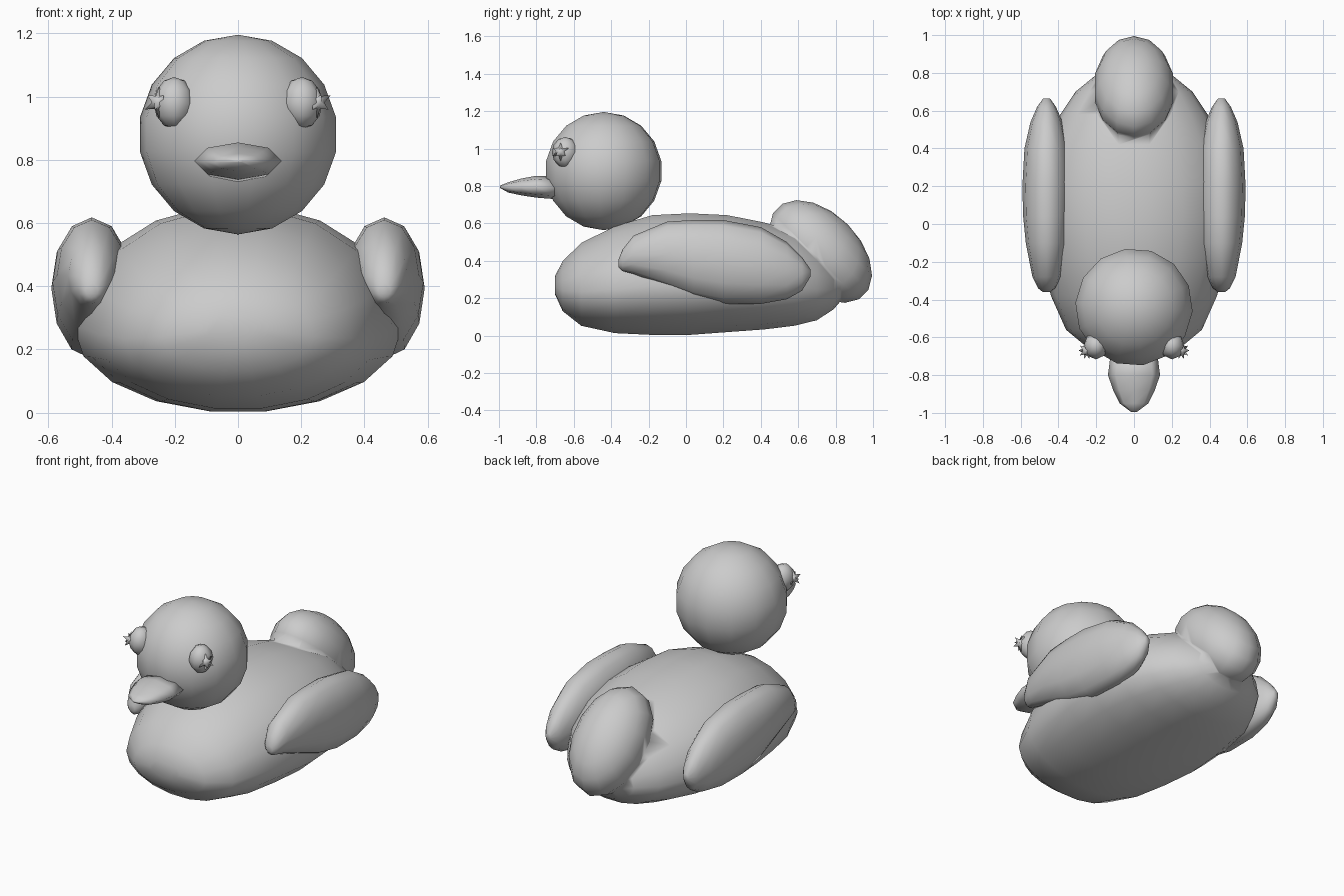
import bpy, bmesh, math
from mathutils import Matrix

cube = bpy.data.objects.get("Cube")
if cube:
    bpy.data.objects.remove(cube, do_unlink=True)

grey = bpy.data.materials.new("plain grey")
grey.use_nodes = True
grey.diffuse_color = (0.6, 0.6, 0.6, 1)
grey.node_tree.nodes["Principled BSDF"].inputs["Base Color"].default_value = (0.6, 0.6, 0.6, 1)


def finish(bm, name):
    bmesh.ops.recalc_face_normals(bm, faces=bm.faces)
    mesh = bpy.data.meshes.new(name)
    bm.to_mesh(mesh)
    bm.free()
    mesh.materials.append(grey)
    mesh.shade_smooth()
    obj = bpy.data.objects.new(name, mesh)
    bpy.context.collection.objects.link(obj)
    return obj


def loft(name, stations, x=0, sides=16, waist=0.5):
    """Skin rounded sections (y, half width, bottom, top); waist is the height of the widest line."""
    bm = bmesh.new()
    rings = []
    for y, half, low, high in stations:
        mid = low + (high - low) * waist
        ring = []
        for i in range(sides):
            a = math.tau * i / sides
            rise = high - mid if math.sin(a) > 0 else mid - low
            ring.append(bm.verts.new((x + half * math.cos(a), y, mid + rise * math.sin(a))))
        rings.append(ring)
    for a, b in zip(rings, rings[1:]):
        for i in range(sides):
            j = (i + 1) % sides
            bm.faces.new((a[i], a[j], b[j], b[i]))
    bm.faces.new(rings[0])
    bm.faces.new(rings[-1])
    return finish(bm, name)


def ball(name, centre, size, pitch=0, turn=0, segments=14, rings=9):
    bm = bmesh.new()
    place = (Matrix.Translation(centre) @ Matrix.Rotation(turn, 4, 'Z')
             @ Matrix.Rotation(pitch, 4, 'X') @ Matrix.Diagonal((*size, 1)))
    bmesh.ops.create_uvsphere(bm, u_segments=segments, v_segments=rings, radius=1, matrix=place)
    return finish(bm, name)


def spiky_ball(name, centre, spike, core):
    bm = bmesh.new()
    bmesh.ops.create_icosphere(bm, subdivisions=2, radius=1)
    for v in bm.verts:
        v.co *= spike if len(v.link_edges) == 5 else core
    bmesh.ops.translate(bm, verts=bm.verts, vec=centre)
    return finish(bm, name)


# Body with the raised tail merged into it
body = loft("body", [
    (-0.70, 0.10, 0.22, 0.32), (-0.66, 0.24, 0.13, 0.40), (-0.56, 0.36, 0.05, 0.50),
    (-0.38, 0.44, 0.01, 0.59), (-0.18, 0.49, 0.0, 0.65), (0.02, 0.52, 0.0, 0.66),
    (0.22, 0.515, 0.015, 0.65), (0.42, 0.47, 0.03, 0.61), (0.58, 0.39, 0.05, 0.56),
    (0.70, 0.31, 0.08, 0.49), (0.79, 0.20, 0.14, 0.40), (0.84, 0.08, 0.20, 0.30),
], sides=18, waist=0.41)
tail = ball("tail", (0, 0.72, 0.45), (0.215, 0.33, 0.205), pitch=-math.pi / 4)
union = body.modifiers.new("merge tail", 'BOOLEAN')
union.operation = 'UNION'
union.object = tail
tail.hide_render = True
bpy.context.view_layer.objects.active = body
body.select_set(True)
bpy.ops.object.modifier_apply(modifier=union.name)
bpy.data.objects.remove(tail, do_unlink=True)
body.data.shade_smooth()

# Head and beak
ball("head", (0, -0.44, 0.88), (0.316, 0.316, 0.316), turn=0.15)
loft("beak", [
    (-0.70, 0.125, 0.73, 0.85), (-0.80, 0.138, 0.738, 0.855), (-0.88, 0.11, 0.75, 0.84),
    (-0.95, 0.075, 0.765, 0.82), (-0.995, 0.015, 0.79, 0.802),
], sides=8)

# Wings, eyes and spiky pupils on both sides
for side, s in (("left", 1), ("right", -1)):
    loft(side + "_wing", [
        (-0.36, 0.02, 0.365, 0.41), (-0.34, 0.045, 0.345, 0.46), (-0.28, 0.075, 0.33, 0.535),
        (-0.10, 0.11, 0.26, 0.61), (0.04, 0.124, 0.205, 0.618), (0.20, 0.128, 0.17, 0.618),
        (0.40, 0.117, 0.17, 0.58), (0.54, 0.085, 0.195, 0.50), (0.62, 0.05, 0.24, 0.42),
        (0.665, 0.018, 0.315, 0.355),
    ], x=s * 0.463, sides=12)
    ball(side + "_eye", (s * 0.202, -0.645, 0.98), (0.065, 0.072, 0.082), segments=8, rings=6)
    spiky_ball(side + "_pupil", (s * 0.25, -0.67, 0.982), 0.05, 0.024)
